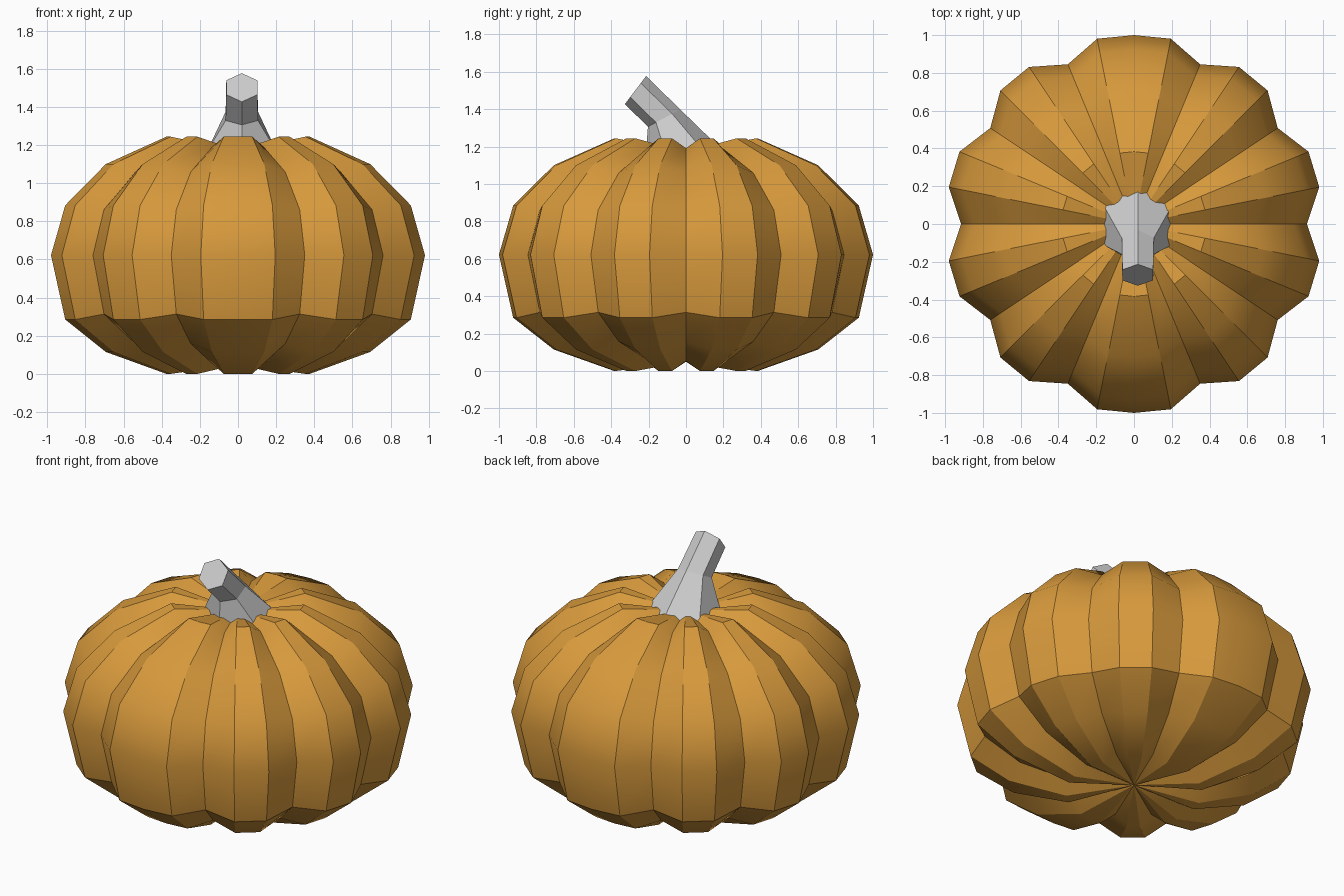
import bpy, bmesh
from math import sin, cos, pi, radians
from mathutils import Vector

if "Cube" in bpy.data.objects:
    bpy.data.objects.remove(bpy.data.objects["Cube"])


def skin(name, rings, start, end):
    """Bridge equal-length rings, closing each end with a pole point or, if None, a cap face."""
    bm = bmesh.new()
    loops = [[bm.verts.new(p) for p in ring] for ring in rings]
    n = len(loops[0])
    for a, b in zip(loops, loops[1:]):
        for i in range(n):
            j = (i + 1) % n
            bm.faces.new((a[i], a[j], b[j], b[i]))
    for loop, pole in ((loops[0], start), (loops[-1], end)):
        if pole is None:
            bm.faces.new(loop)
        else:
            v = bm.verts.new(pole)
            for i in range(n):
                bm.faces.new((loop[i], loop[(i + 1) % n], v))
    bmesh.ops.recalc_face_normals(bm, faces=bm.faces)
    mesh = bpy.data.meshes.new(name)
    bm.to_mesh(mesh)
    bm.free()
    obj = bpy.data.objects.new(name, mesh)
    bpy.context.collection.objects.link(obj)
    return obj


# Pumpkin body: 32-sided lathe with ten grooves pulled towards the centre
SIDES, MID, GROOVE = 32, 0.622, 0.915
grooves = {0, 3, 6, 10, 13, 16, 19, 22, 26, 29}
profile = [(0.383, 0.0), (0.707, 0.115), (0.924, 0.285), (1.0, 0.622),
           (0.924, 0.884), (0.707, 1.1), (0.383, 1.244)]
rings = []
for r, z in profile:
    ring = []
    for i in range(SIDES):
        a = 2 * pi * i / SIDES
        k = GROOVE if i in grooves else 1.0
        ring.append((r * k * cos(a), r * k * sin(a), MID + (z - MID) * k))
    rings.append(ring)
body = skin("pumpkin_body", rings, (0, 0, 0.05), (0, 0, 1.17))

mat = bpy.data.materials.new("orange_skin")
mat.diffuse_color = (0.68, 0.32, 0.045, 1)
mat.use_nodes = True
mat.node_tree.nodes["Principled BSDF"].inputs["Base Color"].default_value = mat.diffuse_color
body.data.materials.append(mat)
bpy.context.view_layer.objects.active = body
body.select_set(True)
bpy.ops.object.shade_smooth_by_angle(angle=radians(30))

# Stem: three hexagons, tilting forward: centre y, centre z, radius, tilt
sections = [(0.0, 1.16, 0.215, 0), (-0.117, 1.352, 0.098, 28), (-0.27, 1.502, 0.094, 53)]
stem_rings = []
for y, z, r, tilt in sections:
    d = Vector((0, cos(radians(tilt)), sin(radians(tilt))))
    centre = Vector((0.02, y, z))
    stem_rings.append([centre + d * r * cos(k * pi / 3) + Vector((r * sin(k * pi / 3), 0, 0))
                       for k in range(6)])
skin("stem", stem_rings, None, None)
